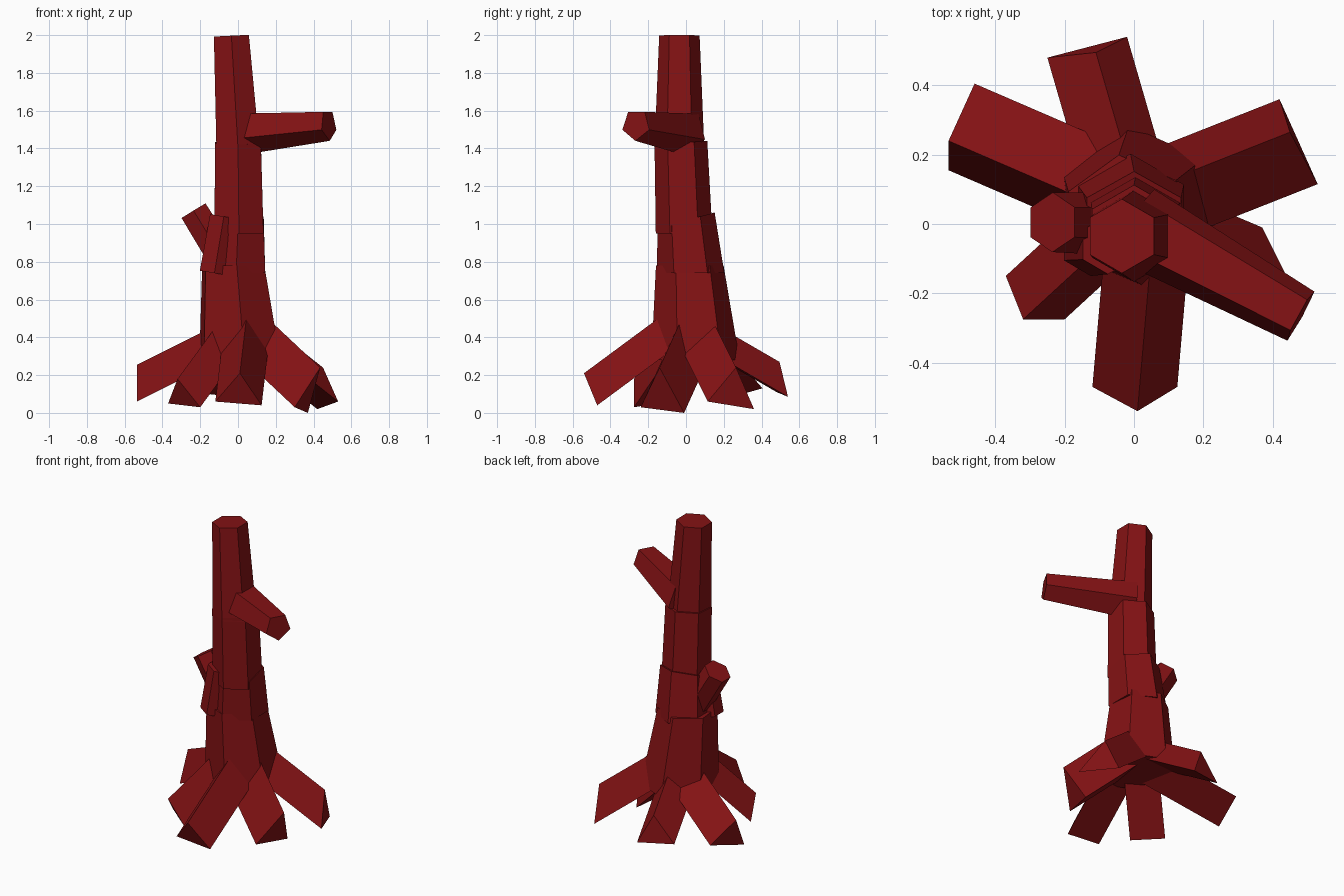
import bpy
import math
from mathutils import Vector

if "Cube" in bpy.data.objects:
    bpy.data.objects.remove(bpy.data.objects["Cube"], do_unlink=True)

bark = bpy.data.materials.new("dark_red_bark")
bark.use_nodes = True
BARK = (0.23, 0.006, 0.007, 1)
bark.diffuse_color = BARK
bark.node_tree.nodes["Principled BSDF"].inputs["Base Color"].default_value = BARK


def loft(name, first, last):
    """Join two matching rings of points into a closed flat-sided solid."""
    n = len(first)
    faces = [(i, (i + 1) % n, n + (i + 1) % n, n + i) for i in range(n)]
    faces += [tuple(reversed(range(n))), tuple(range(n, 2 * n))]
    mesh = bpy.data.meshes.new(name)
    mesh.from_pydata([tuple(p) for p in first + last], [], faces)
    mesh.materials.append(bark)
    obj = bpy.data.objects.new(name, mesh)
    bpy.context.collection.objects.link(obj)
    return obj


def ring(center, radius, normal, sides, ref, spin):
    """Regular polygon whose first corner points along ref, turned by spin degrees."""
    n = Vector(normal).normalized()
    ref = Vector(ref)
    u = (ref - n * ref.dot(n)).normalized()
    v = n.cross(u)
    turns = [math.radians(spin) + math.tau * i / sides for i in range(sides)]
    return [Vector(center) + radius * (u * math.cos(t) + v * math.sin(t)) for t in turns]


def limb(name, a, ra, b, rb, sides=6, ref=(0, -1, 0), spin=0, na=None, nb=None):
    axis = Vector(b) - Vector(a)
    return loft(name, ring(a, ra, na or axis, sides, ref, spin),
                ring(b, rb, nb or axis, sides, ref, spin))


# Trunk: stacked tapering six-sided logs
UP = (0, 0, 1)
LEAN = (0, -0.27, 1)
limb("trunk_base", (0.01, 0.05, 0.28), 0.235, (-0.025, 0.02, 0.78), 0.18,
     spin=6, na=UP, nb=UP)
limb("trunk_lower", (-0.01, 0.025, 0.74), 0.178, (0, 0, 1.02), 0.157,
     na=UP, nb=LEAN)
limb("trunk_middle", (0.005, -0.01, 0.95), 0.15, (0, -0.027, 1.43), 0.14,
     na=UP, nb=(0, -0.07, 1))
limb("trunk_top", (0, -0.035, 1.4), 0.132, (-0.035, -0.035, 1.997), 0.107,
     na=UP, nb=(-0.05, 0, 1))

# Branches
limb("long_branch", (0.0, 0.0, 1.485), 0.122, (0.48, -0.265, 1.525), 0.085,
     sides=5, ref=(0, 0, -1))
limb("branch_stub", (-0.07, 0, 0.8), 0.09, (-0.235, 0.005, 1.07), 0.086)
limb("stub_collar", (-0.125, -0.06, 0.74), 0.09, (-0.075, -0.06, 1.04), 0.085)

# Roots: outer ridge corner, two outer base corners, run back into the trunk
roots = {
    "front_root": ((0.01, -0.54, 0.21), (-0.12, -0.47, 0.06), (0.125, -0.47, 0.04),
                   (0.04, 0.46, 0.34)),
    "front_right_root": ((-0.32, -0.275, 0.18), (-0.37, -0.15, 0.05), (-0.2, -0.275, 0.03),
                         (0.25, 0.23, 0.34)),
    "back_right_root": ((-0.535, 0.24, 0.255), (-0.46, 0.405, 0.13), (-0.535, 0.155, 0.06),
                        (0.44, -0.19, 0.22)),
    "back_root": ((-0.11, 0.495, 0.27), (-0.02, 0.54, 0.085), (-0.25, 0.48, 0.11),
                  (0.11, -0.38, 0.22)),
    "back_left_root": ((0.45, 0.265, 0.24), (0.53, 0.115, 0.06), (0.42, 0.36, 0.02),
                       (-0.38, -0.15, 0.3)),
    "front_left_root": ((0.435, -0.14, 0.24), (0.3, -0.24, 0.03), (0.37, -0.01, 0.0),
                        (-0.33, 0.14, 0.31)),
}
for name, (*corners, run) in roots.items():
    outer = [Vector(c) for c in corners]
    inner = [c + Vector(run) for c in outer]
    # Order corners so that every face points outward
    turn = (outer[1] - outer[0]).cross(outer[2] - outer[0])
    if turn.dot(Vector(run)) < 0:
        outer.reverse()
        inner.reverse()
    loft(name, outer, inner)
